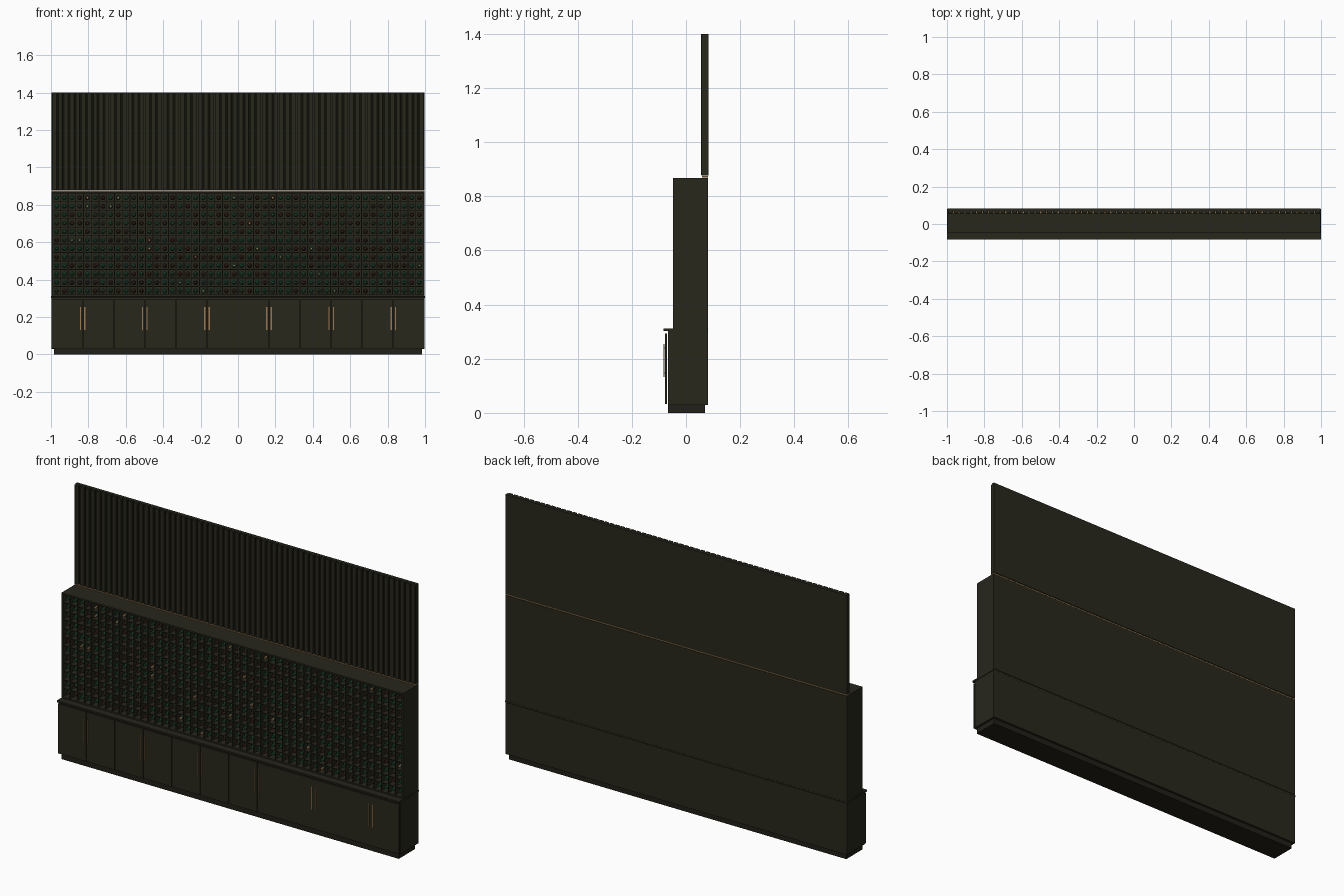
import bpy, bmesh, math, random
from mathutils import Vector

if "Cube" in bpy.data.objects:
    bpy.data.objects.remove(bpy.data.objects["Cube"])
random.seed(4)


def mat(name, col):
    m = bpy.data.materials.new(name)
    m.diffuse_color = (*col, 1)
    m.use_nodes = True
    m.node_tree.nodes["Principled BSDF"].inputs["Base Color"].default_value = m.diffuse_color
    return m


WOOD = mat("dark olive wood", (0.021, 0.020, 0.0115))
SHADOW = mat("dark plinth", (0.016, 0.014, 0.009))
BRASS = mat("brass", (0.32, 0.19, 0.085))
GREEN = mat("green glass", (0.012, 0.062, 0.030))
BROWN = mat("brown glass", (0.034, 0.018, 0.011))
CAP = mat("dark red capsule", (0.05, 0.017, 0.013))


def boxes(name, items, material, bevel=0):
    """One object from boxes given as (x0, x1, y0, y1, z0, z1)."""
    bm = bmesh.new()
    for x0, x1, y0, y1, z0, z1 in items:
        vs = bmesh.ops.create_cube(bm, size=1)["verts"]
        for v in vs:
            v.co = Vector((x0 + (v.co.x + .5) * (x1 - x0),
                           y0 + (v.co.y + .5) * (y1 - y0),
                           z0 + (v.co.z + .5) * (z1 - z0)))
    return finish(name, bm, [material], bevel)


def finish(name, bm, materials, bevel=0):
    me = bpy.data.meshes.new(name)
    bm.to_mesh(me)
    bm.free()
    ob = bpy.data.objects.new(name, me)
    bpy.context.collection.objects.link(ob)
    for m in materials:
        me.materials.append(m)
    if bevel:
        b = ob.modifiers.new("bevel", "BEVEL")
        b.width, b.segments = bevel, 1
    return ob


W = 0.997

# Base cabinet: plinth, carcass, worktop
boxes("plinth", [(-0.985, 0.985, -0.066, 0.07, 0, 0.032)], SHADOW)
boxes("cabinet_body", [(-W, W, -0.067, 0.082, 0.03, 0.302)], WOOD)
boxes("worktop", [(-1, 1, -0.084, 0.081, 0.302, 0.312)], WOOD, 0.001)

# Twelve doors with paired bar handles
dw = 2 * W / 12
boxes("doors", [(-W + i * dw + .001, -W + (i + 1) * dw - .001,
                 -0.078, -0.070, 0.032, 0.294) for i in range(12)], WOOD)
handles = []
for i in range(6):
    c = -W + (2 * i + 1) * dw
    for x in (c - .012, c + .012):
        handles.append((x - .0032, x + .0032, -0.084, -0.080, 0.132, 0.255))
        for z in (0.145, 0.238):
            handles.append((x - .0018, x + .0018, -0.081, -0.077, z, z + .004))
boxes("door_handles", handles, BRASS)

# Bottle rack: outer case and back
Z0, Z1 = 0.312, 0.868
boxes("rack_case", [(-W, -W + .008, -0.048, 0.082, Z0, Z1),
                    (W - .008, W, -0.048, 0.082, Z0, Z1),
                    (-W, W, -0.048, 0.082, Z1 - .008, Z1),
                    (-W, W, -0.048, 0.082, Z0, Z0 + .008),
                    (-W + .004, W - .004, 0.072, 0.082, Z0 + .004, Z1 - .004)], WOOD)

# Lattice of cells, with thicker uprights between the bays
COLS, ROWS = 48, 12
xa, za = -W + .006, Z0 + .006
px, pz = -2 * xa / COLS, (Z1 - Z0 - .012) / ROWS
lattice = []
for i in range(1, COLS):
    t, f = (.003, -0.047) if i % 4 == 0 else (.002, -0.044)
    x = xa + i * px
    lattice.append((x - t, x + t, f, 0.074, Z0 + .004, Z1 - .004))
for j in range(1, ROWS):
    z = za + j * pz
    lattice.append((-W + .004, W - .004, -0.0435, 0.074, z - .002, z + .002))
boxes("rack_lattice", lattice, WOOD)

# Bottles lying neck forward: (radius, y) profile
PROFILE = [(.0135, .070), (.0135, -.012), (.0115, -.019), (.0062, -.024),
           (.0056, -.032), (.0064, -.032), (.0064, -.041)]
SIDES = 12
bm = bmesh.new()
for i in range(COLS):
    for j in range(ROWS):
        cx, cz = xa + (i + .5) * px, za + (j + .47) * pz
        glass = 0 if random.random() < .68 else 1
        cap = 3 if random.random() < .035 else random.choice((glass, glass, glass, 2))
        rings = []
        for r, y in PROFILE:
            rings.append([bm.verts.new((cx + r * math.cos(2 * math.pi * k / SIDES), y,
                                        cz + r * math.sin(2 * math.pi * k / SIDES)))
                          for k in range(SIDES)])
        for n, (a, b) in enumerate(zip(rings, rings[1:])):
            for k in range(SIDES):
                q = (k + 1) % SIDES
                fc = bm.faces.new((a[k], a[q], b[q], b[k]))
                fc.material_index = cap if n >= 4 else glass
        bm.faces.new(rings[-1]).material_index = cap
        bm.faces.new(rings[0][::-1]).material_index = glass
bmesh.ops.recalc_face_normals(bm, faces=bm.faces[:])
finish("bottles", bm, [GREEN, BROWN, CAP, BRASS])

# Thin brass strip between rack and wall panel
boxes("brass_strip", [(-W, W, 0.060, 0.081, 0.869, 0.874)], BRASS)

# Slatted wall panel
boxes("wall_panel", [(-W, W, 0.067, 0.083, 0.876, 1.4)], WOOD)
N = 64
p = 2 * W / N
boxes("wall_slats", [(-W + i * p + .003, -W + (i + 1) * p - .003,
                      0.056, 0.068, 0.876, 1.4) for i in range(N)], WOOD, 0.002)
